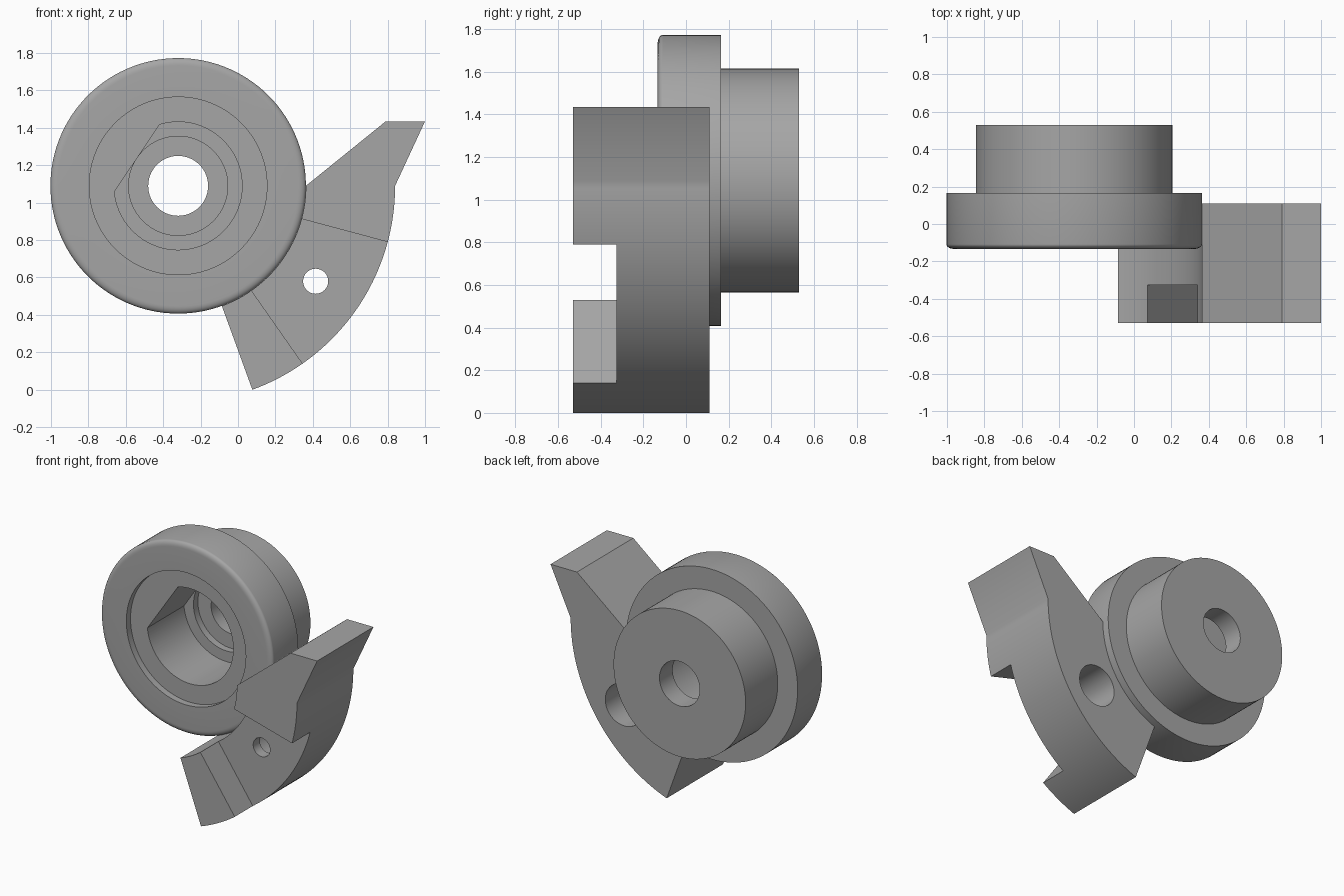
import bpy, bmesh, math

if "Cube" in bpy.data.objects:
    bpy.data.objects.remove(bpy.data.objects["Cube"])

CX, CZ = -0.32, 1.09          # wheel axis
R_WHEEL, R_ARM = 0.683, 1.16  # wheel rim and arm outer arc

grey = bpy.data.materials.new("plain_grey")
grey.use_nodes = True
colour = (0.38, 0.38, 0.38, 1)
grey.diffuse_color = colour
grey.node_tree.nodes["Principled BSDF"].inputs["Base Color"].default_value = colour


def finish(bm, name):
    bmesh.ops.recalc_face_normals(bm, faces=bm.faces)
    mesh = bpy.data.meshes.new(name)
    bm.to_mesh(mesh)
    bm.free()
    mesh.materials.append(grey)
    obj = bpy.data.objects.new(name, mesh)
    bpy.context.collection.objects.link(obj)
    return obj


def arc(radius, a0, a1, steps, cx=CX, cz=CZ):
    angles = [math.radians(a0 + (a1 - a0) * i / steps) for i in range(steps + 1)]
    return [(cx + radius * math.cos(a), cz + radius * math.sin(a)) for a in angles]


def prism(name, outline, y0, y1):
    bm = bmesh.new()
    face = bm.faces.new([bm.verts.new((x, y0, z)) for x, z in outline])
    ext = bmesh.ops.extrude_face_region(bm, geom=[face], use_keep_orig=True)
    moved = [v for v in ext["geom"] if isinstance(v, bmesh.types.BMVert)]
    bmesh.ops.translate(bm, verts=moved, vec=(0, y1 - y0, 0))
    return finish(bm, name)


def lathe(name, profile, steps=120):
    bm = bmesh.new()
    verts = [bm.verts.new((CX + r, y, CZ)) for r, y in profile]
    edges = [bm.edges.new((v, verts[i - 1])) for i, v in enumerate(verts)]
    bmesh.ops.spin(bm, geom=verts + edges, cent=(CX, 0, CZ), axis=(0, 1, 0),
                   angle=math.tau, steps=steps)
    bmesh.ops.remove_doubles(bm, verts=bm.verts, dist=0.0005)
    return finish(bm, name)


def activate(obj):
    bpy.ops.object.select_all(action="DESELECT")
    obj.select_set(True)
    bpy.context.view_layer.objects.active = obj


def cut(obj, cutter):
    mod = obj.modifiers.new("cut", "BOOLEAN")
    mod.operation = "DIFFERENCE"
    mod.solver = "EXACT"
    mod.object = cutter
    activate(obj)
    bpy.ops.object.modifier_apply(modifier=mod.name)
    bpy.data.objects.remove(cutter)


# Stepped wheel with rounded front rim, shallow front recess and rear boss
rim = [(R_WHEEL - 0.04 + 0.04 * math.sin(t), -0.108 - 0.025 * math.cos(t))
       for t in (math.radians(15 * i) for i in range(7))]
wheel = lathe("stepped_wheel", [
    (0.16, -0.085), (0.475, -0.085), (0.475, -0.133)] + rim + [
    (R_WHEEL, 0.165), (0.525, 0.165), (0.525, 0.53), (0.16, 0.53)])

# Deep socket with one flat side, then a smaller step behind it
flat = 146
half = math.degrees(math.acos(0.265 / 0.342))
cut(wheel, prism("socket_cutter", arc(0.342, flat + half, flat + 360 - half, 80), -0.2, 0.33))
cut(wheel, prism("step_cutter", arc(0.265, 0, 357, 119), 0.25, 0.38))

# Curved arm hugging the wheel, with a flared top end
arm_outline = (arc(R_ARM, -70, 0, 40) + [(1.0, 1.435), (0.79, 1.435)]
               + arc(R_WHEEL, 0, -70, 40))
arm = prism("curved_arm", arm_outline, -0.53, 0.11)

# Front notch between two radial walls
cut(arm, prism("notch_cutter", arc(1.4, -55, -15, 8) + arc(0.5, -15, -55, 8), -0.7, -0.325))

# Screw hole, counterbored from the back
hx, hz = 0.415, 0.58
cut(arm, prism("hole_cutter", arc(0.067, 0, 352.5, 47, hx, hz), -0.6, 0.3))
cut(arm, prism("counterbore_cutter", arc(0.15, 0, 355, 71, hx, hz), -0.25, 0.3))

for part in (wheel, arm):
    activate(part)
    bpy.ops.object.shade_smooth_by_angle(angle=math.radians(30))
